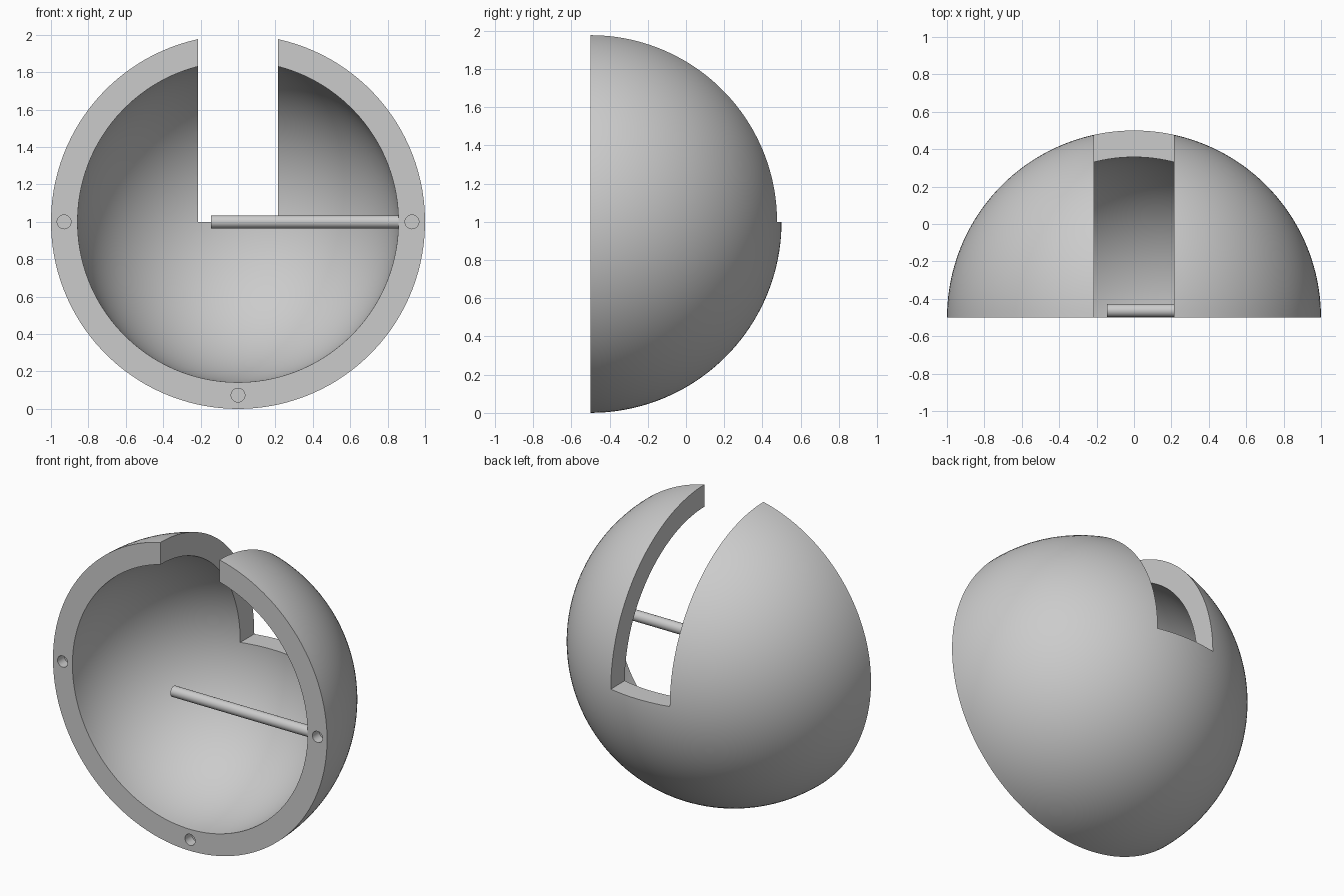
import bpy, bmesh
from math import pi, sin, cos
from mathutils import Matrix, Vector

if "Cube" in bpy.data.objects:
    bpy.data.objects.remove(bpy.data.objects["Cube"], do_unlink=True)

CENTRE = Vector((0, -0.5, 1))
OUTER, INNER = 1.0, 0.858
ARC, SEGMENTS = 40, 128

grey = bpy.data.materials.new("plain grey")
grey.use_nodes = True
colour = (0.6, 0.6, 0.6, 1)
grey.diffuse_color = colour
grey.node_tree.nodes["Principled BSDF"].inputs["Base Color"].default_value = colour


def make_object(name, bm):
    bmesh.ops.recalc_face_normals(bm, faces=bm.faces)
    mesh = bpy.data.meshes.new(name)
    bm.to_mesh(mesh)
    bm.free()
    mesh.materials.append(grey)
    obj = bpy.data.objects.new(name, mesh)
    bpy.context.collection.objects.link(obj)
    return obj


def cylinder(name, centre, radius, length, axis, sides=32):
    bm = bmesh.new()
    turn = Matrix.Rotation(pi / 2, 4, "Y" if axis == "x" else "X")
    bmesh.ops.create_cone(bm, cap_ends=True, segments=sides, radius1=radius,
                          radius2=radius, depth=length,
                          matrix=Matrix.Translation(centre) @ turn)
    return make_object(name, bm)


def select_only(obj):
    bpy.ops.object.select_all(action="DESELECT")
    obj.select_set(True)
    bpy.context.view_layer.objects.active = obj


def smooth(obj):
    select_only(obj)
    bpy.ops.object.shade_smooth_by_angle(angle=pi / 6)


def cut(obj, cutter):
    cutter.hide_render = True
    mod = obj.modifiers.new("cut", "BOOLEAN")
    mod.operation = "DIFFERENCE"
    mod.solver = "EXACT"
    mod.object = cutter
    select_only(obj)
    bpy.ops.object.modifier_apply(modifier=mod.name)
    bpy.data.objects.remove(cutter, do_unlink=True)


# Thick half-sphere shell: a ring profile spun about the y axis
bm = bmesh.new()
angles = [i / ARC * pi / 2 for i in range(ARC + 1)]
points = [(OUTER, a) for a in angles] + [(INNER, a) for a in reversed(angles)]
start = Matrix.Rotation(pi / SEGMENTS, 3, "Y")
verts = [bm.verts.new(CENTRE + start @ Vector((r * cos(a), r * sin(a), 0)))
         for r, a in points]
edges = [bm.edges.new((verts[i], verts[(i + 1) % len(verts)]))
         for i in range(len(verts)) if i != ARC]
bmesh.ops.spin(bm, geom=verts + edges, cent=CENTRE, axis=(0, 1, 0),
               angle=2 * pi, steps=SEGMENTS, use_merge=False)
bmesh.ops.remove_doubles(bm, verts=bm.verts, dist=0.0005)
bmesh.ops.dissolve_degenerate(bm, edges=bm.edges, dist=0.0001)
shell = make_object("half_sphere_shell", bm)

# Upright slot through the upper half
bm = bmesh.new()
bmesh.ops.create_cube(bm, size=1, matrix=Matrix.Translation((0, 0, 1.6))
                      @ Matrix.Diagonal((0.43, 1.6, 1.2, 1)))
cut(shell, make_object("slot_cutter", bm))

# Peg holes in the flat rim
for x, z in ((-0.93, 1), (0.93, 1), (0, 0.073)):
    cut(shell, cylinder("hole_cutter", (x, -0.5, z), 0.037, 0.14, "y"))
smooth(shell)

# Rod reaching inward from the left wall
rod = cylinder("rod", (0.365, -0.463, 1), 0.035, 1.02, "x")
smooth(rod)
